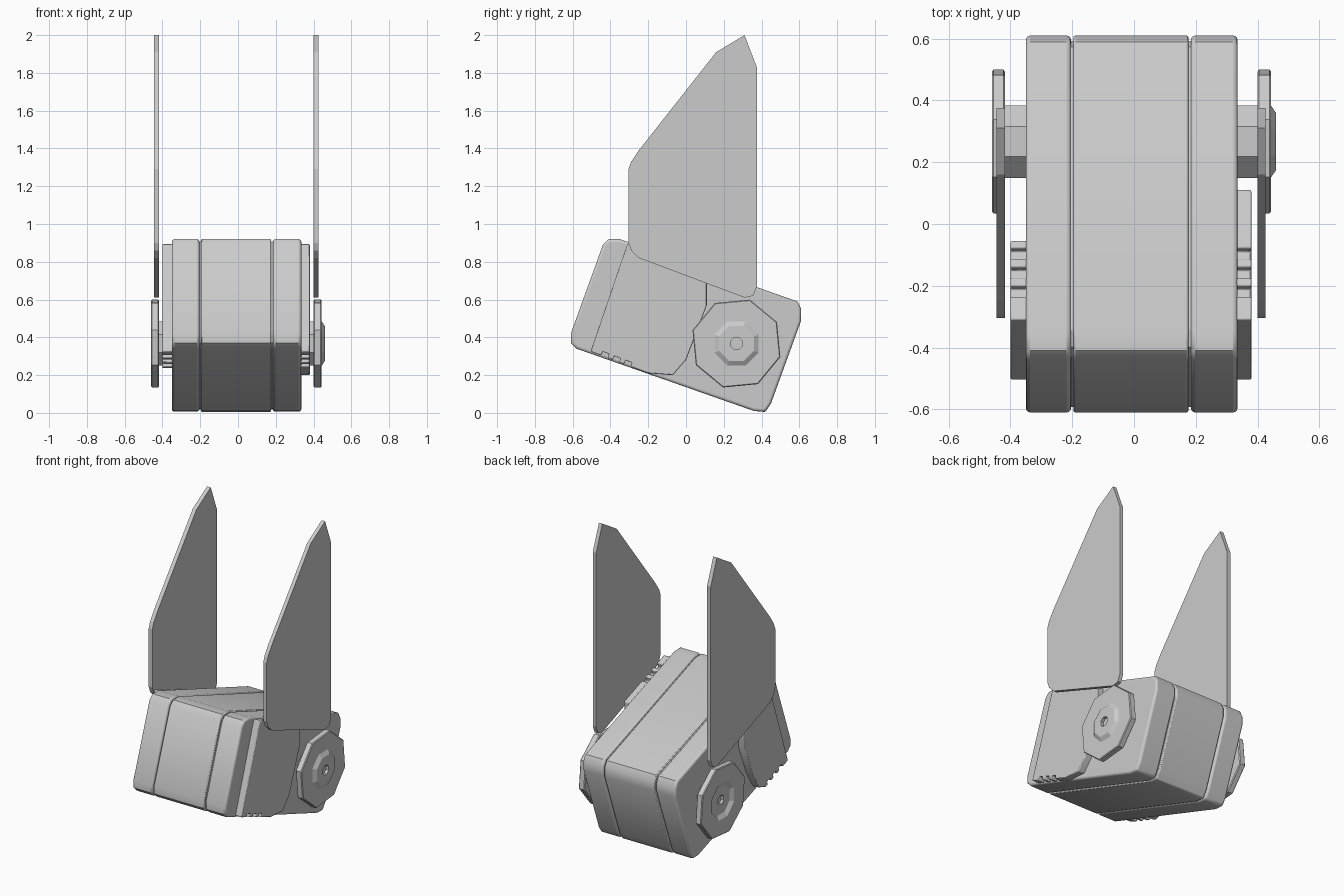
import bpy, bmesh, math
from mathutils import Vector

cube = bpy.data.objects.get("Cube")
if cube:
    bpy.data.objects.remove(cube)

grey = bpy.data.materials.new("plain_grey")
grey.use_nodes = True
colour = (0.6, 0.6, 0.6, 1)
grey.diffuse_color = colour
grey.node_tree.nodes["Principled BSDF"].inputs["Base Color"].default_value = colour


def finish(name, bm, bevel=0, segments=2):
    bmesh.ops.recalc_face_normals(bm, faces=bm.faces)
    mesh = bpy.data.meshes.new(name)
    bm.to_mesh(mesh)
    bm.free()
    mesh.materials.append(grey)
    ob = bpy.data.objects.new(name, mesh)
    bpy.context.collection.objects.link(ob)
    if bevel:
        mod = ob.modifiers.new("Bevel", "BEVEL")
        mod.width = bevel
        mod.segments = segments
        mod.limit_method = "ANGLE"
        mod.angle_limit = math.radians(50)
        bpy.ops.object.select_all(action="DESELECT")
        ob.select_set(True)
        bpy.context.view_layer.objects.active = ob
        bpy.ops.object.shade_smooth_by_angle(angle=math.radians(40))
    return ob


def prism(name, profile, x0, x1, bevel=0, segments=2):
    """Extrude a (y, z) outline from x0 to x1."""
    bm = bmesh.new()
    face = bm.faces.new([bm.verts.new((x0, y, z)) for y, z in profile])
    ext = bmesh.ops.extrude_face_region(bm, geom=[face])["geom"]
    moved = [v for v in ext if isinstance(v, bmesh.types.BMVert)]
    bmesh.ops.translate(bm, vec=(x1 - x0, 0, 0), verts=moved)
    return finish(name, bm, bevel, segments)


def lathe(name, rings, centre):
    """Join eight-sided rings given as (x, radius, phase) and cap both ends."""
    bm = bmesh.new()
    loops = []
    for x, r, phase in rings:
        angles = [math.radians(phase + 45 * i) for i in range(8)]
        loops.append([bm.verts.new((x, centre[0] + r * math.cos(a), centre[1] + r * math.sin(a)))
                      for a in angles])
    for a, b in zip(loops, loops[1:]):
        for i in range(8):
            j = (i + 1) % 8
            bm.faces.new((a[i], a[j], b[j], b[i]))
    bm.faces.new(loops[0])
    bm.faces.new(loops[-1])
    return finish(name, bm)


def notched(a, b, starts, width=0.036, depth=0.03):
    """Points from a towards b with slots cut to the left of the travel direction."""
    a, b = Vector(a), Vector(b)
    d = (b - a).normalized()
    n = Vector((-d.y, d.x)) * depth
    pts = [a]
    for s in starts:
        p, q = a + d * s, a + d * (s + width)
        pts += [p, p + n, q + n, q]
    return [tuple(p) for p in pts + [b]]


# Tilted head block: three slabs with narrow grooves over a slightly smaller core
body = [(-0.41, 0.92), (-0.35, 0.92), (0.59, 0.59), (0.61, 0.55), (0.61, 0.49),
        (0.45, 0.05), (0.42, 0.005), (0.36, 0.01), (-0.58, 0.34), (-0.61, 0.37),
        (-0.61, 0.42), (-0.44, 0.89)]
mid = Vector((0, 0.46))
core = [tuple(mid + (Vector(p) - mid) * 0.97) for p in body]
prism("head_core", core, -0.3, 0.29)
prism("head_middle", body, -0.196, 0.176, 0.006)
prism("head_right_slab", body, -0.35, -0.204, 0.014, 3)
prism("head_left_slab", body, 0.184, 0.335, 0.014, 3)

# Cheek panels with slots along the lower and upper edges
slots = (0.06, 0.125, 0.19)
lower = notched((-0.505, 0.325), (-0.2, 0.21), slots, depth=0.022)
upper_left = notched((0.11, 0.745), (-0.31, 0.895), (0.2, 0.265, 0.33))
upper_right = notched((-0.055, 0.805), (-0.31, 0.895), (0.025, 0.09, 0.155))
left_cheek = lower + [(-0.07, 0.2), (0.0, 0.28), (0.05, 0.41), (0.11, 0.57)] + upper_left
right_cheek = notched((-0.505, 0.325), (-0.27, 0.237), slots, depth=0.022) + [
    (-0.2, 0.26), (-0.13, 0.38), (-0.055, 0.57)] + upper_right
prism("left_cheek_panel", left_cheek, 0.3, 0.38, 0.005)
prism("right_cheek_panel", right_cheek, -0.4, -0.31, 0.005)

# Tall blade ears
ear = [(0.31, 2.0), (0.375, 1.83), (0.375, 0.67), (0.355, 0.62), (0.31, 0.61),
       (-0.25, 0.82), (-0.29, 0.86), (-0.305, 0.9), (-0.305, 1.29), (-0.29, 1.33),
       (-0.25, 1.39), (0.16, 1.91)]
prism("left_ear", ear, 0.4, 0.425)
prism("right_ear", ear, -0.445, -0.418)

# Octagonal pivots: raised hub on the left, recessed hub on the right
hub, plate = 22.5, 28
pivot = (0.267, 0.367)
lathe("left_pivot", [(0.33, 0.127, hub), (0.4, 0.127, hub), (0.4, 0.237, plate),
                     (0.405, 0.243, plate), (0.438, 0.243, plate), (0.443, 0.238, plate),
                     (0.443, 0.127, hub), (0.46, 0.1, hub), (0.46, 0.033, hub),
                     (0.44, 0.033, hub)], pivot)
lathe("right_pivot", [(-0.34, 0.127, hub), (-0.418, 0.127, hub), (-0.418, 0.237, plate),
                      (-0.423, 0.243, plate), (-0.455, 0.243, plate), (-0.46, 0.238, plate),
                      (-0.46, 0.127, hub), (-0.443, 0.1, hub), (-0.443, 0.033, hub),
                      (-0.425, 0.033, hub)], pivot)
